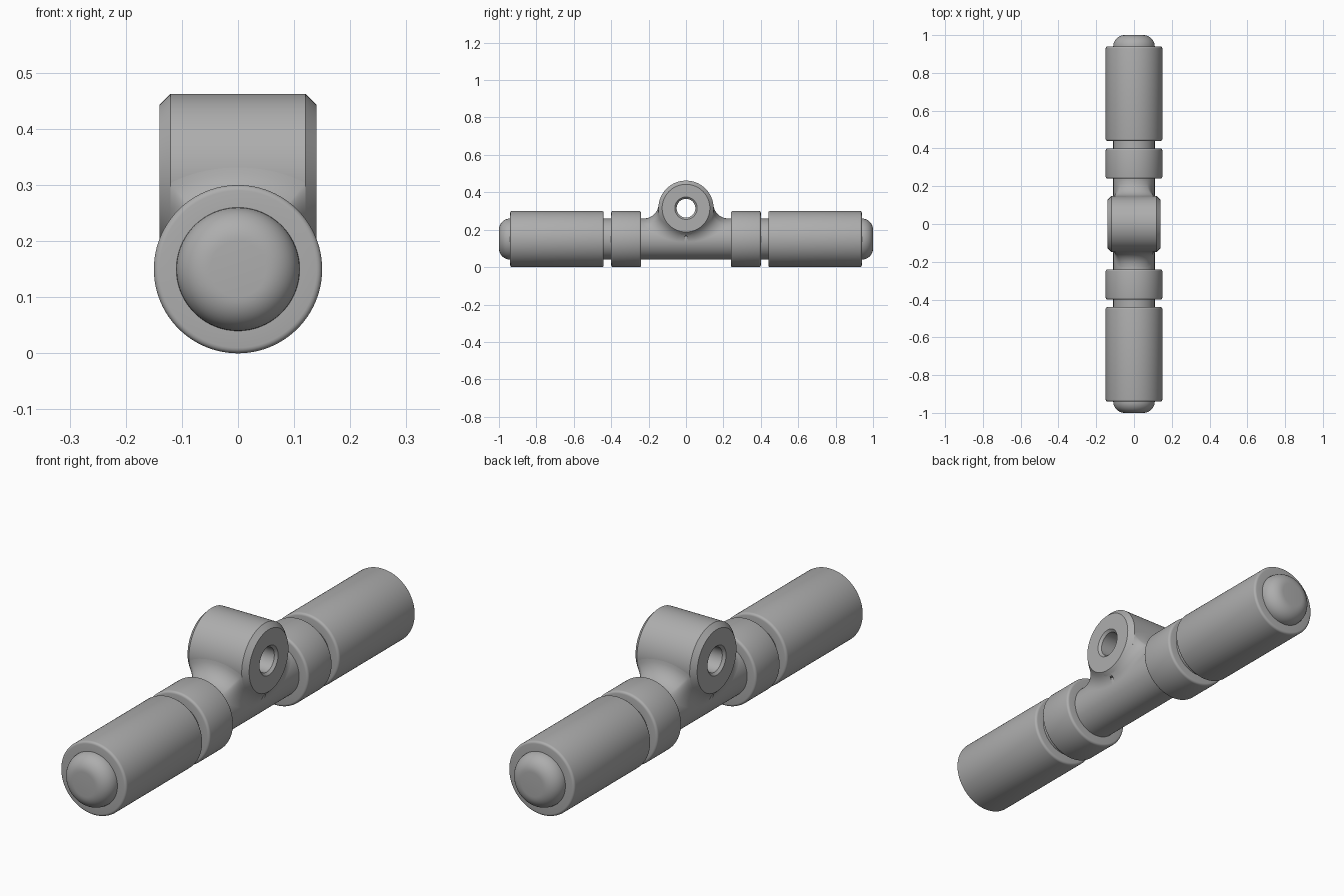
import bpy, bmesh, math
from mathutils import Vector, Matrix

cube = bpy.data.objects.get("Cube")
if cube:
    bpy.data.objects.remove(cube)

AXLE_Z, AXLE_R = 0.15, 0.11
BOSS_Z, BOSS_R, BOSS_HALF, CHAMFER = 0.315, 0.1475, 0.14, 0.02
FILLET = 0.08
SEGMENTS = 96

grey = bpy.data.materials.new("plain grey")
grey.use_nodes = True
colour = (0.42, 0.42, 0.42, 1)
grey.diffuse_color = colour
grey.node_tree.nodes["Principled BSDF"].inputs["Base Color"].default_value = colour


def finish(name, bm):
    mesh = bpy.data.meshes.new(name)
    bm.to_mesh(mesh)
    bm.free()
    mesh.materials.append(grey)
    obj = bpy.data.objects.new(name, mesh)
    bpy.context.collection.objects.link(obj)
    bpy.ops.object.select_all(action='DESELECT')
    bpy.context.view_layer.objects.active = obj
    obj.select_set(True)
    bpy.ops.object.shade_smooth_by_angle(angle=math.radians(30))
    return obj


def lathe(name, profile, axis, z, closed=False):
    """Spin (along, radius) points about the x or y axis at height z."""
    bm = bmesh.new()
    verts = [bm.verts.new((r, 0, a)) for a, r in profile]
    pairs = list(zip(verts, verts[1:]))
    if closed:
        pairs.append((verts[-1], verts[0]))
    edges = [bm.edges.new(p) for p in pairs]
    bmesh.ops.spin(bm, geom=verts + edges, axis=(0, 0, 1), cent=(0, 0, 0),
                   angle=math.tau, steps=SEGMENTS)
    bmesh.ops.remove_doubles(bm, verts=bm.verts, dist=1e-5)
    bmesh.ops.recalc_face_normals(bm, faces=bm.faces)
    turn = Matrix.Rotation(math.pi / 2, 4, 'Y' if axis == 'x' else 'X')
    bmesh.ops.transform(bm, matrix=Matrix.Translation((0, 0, z)) @ turn, verts=bm.verts)
    return finish(name, bm)


def corner(along, radius, size, side, steps):
    """Quarter round from the outer wall to the end wall facing side."""
    angles = [i / steps * math.pi / 2 for i in range(steps + 1)]
    return [(along + side * size * (math.sin(t) - 1),
             radius + size * (math.cos(t) - 1)) for t in angles]


def sleeve(name, start, end):
    rim = 0.01
    profile = [(start, 0.1)] + corner(start, 0.15, rim, -1, 4)[::-1]
    profile += corner(end, 0.15, rim, 1, 4) + [(end, 0.1)]
    lathe(name, profile, 'y', AXLE_Z, closed=True)


# Central axle with rounded ends
tip = corner(1, AXLE_R, 0.06, 1, 10)
tail = [(-a, r) for a, r in tip[::-1]]
lathe("axle", [(-1, 0)] + tail + tip + [(1, 0)], 'y', AXLE_Z)

# Grips and collars on both halves
for side, label in ((-1, "front"), (1, "back")):
    for part, near, far in (("grip", 0.44, 0.94), ("collar", 0.24, 0.4)):
        sleeve(f"{label}_{part}", *sorted((side * near, side * far)))

# Cross boss with chamfered rims and countersunk bore
half = [(BOSS_HALF - 0.01, 0.05), (BOSS_HALF, 0.06),
        (BOSS_HALF, BOSS_R - CHAMFER), (BOSS_HALF - CHAMFER, BOSS_R)]
lathe("cross_boss", half + [(-a, r) for a, r in half[::-1]], 'x', BOSS_Z, closed=True)


def fillet_row(angle, steps=10):
    """Arc of a ball touching the axle at this angle and the boss."""
    reach = AXLE_R + FILLET
    x = reach * math.sin(angle)
    z = AXLE_Z + reach * math.cos(angle)
    flat = BOSS_HALF - CHAMFER
    diag = math.sqrt(0.5)
    lean = math.asin(min(max((x - flat) / FILLET, 0), diag))
    px = x - FILLET * math.sin(lean)
    pr = BOSS_R - max(px - flat, 0)
    rho = pr + FILLET * math.cos(lean)
    drop = BOSS_Z - z
    y = math.sqrt(max(rho * rho - drop * drop, 0))
    centre = Vector((x, y, z))
    on_axle = Vector((AXLE_R * math.sin(angle), y, AXLE_Z + AXLE_R * math.cos(angle)))
    on_boss = Vector((px, pr * y / rho, BOSS_Z - pr * drop / rho))
    a, b = (on_axle - centre).normalized(), (on_boss - centre).normalized()
    return centre, [centre + FILLET * a.slerp(b, i / steps) for i in range(steps + 1)]


# Smooth blend between boss and axle, one quarter then mirrored
bm = bmesh.new()
count, last_angle = 40, 1.716
rows, centres = [], []
for i in range(count + 1):
    c, points = fillet_row(last_angle * i / count)
    centres.append(c)
    rows.append([bm.verts.new(p) for p in points])
for c, low, high in zip(centres, rows, rows[1:]):
    for j in range(len(low) - 1):
        face = bm.faces.new((low[j], low[j + 1], high[j + 1], high[j]))
        face.normal_update()
        if face.normal.dot(c - face.calc_center_median()) < 0:
            face.normal_flip()
blend = finish("boss_fillet", bm)
mirror = blend.modifiers.new("Mirror", 'MIRROR')
mirror.use_axis = (True, True, False)
mirror.merge_threshold = 0.001
